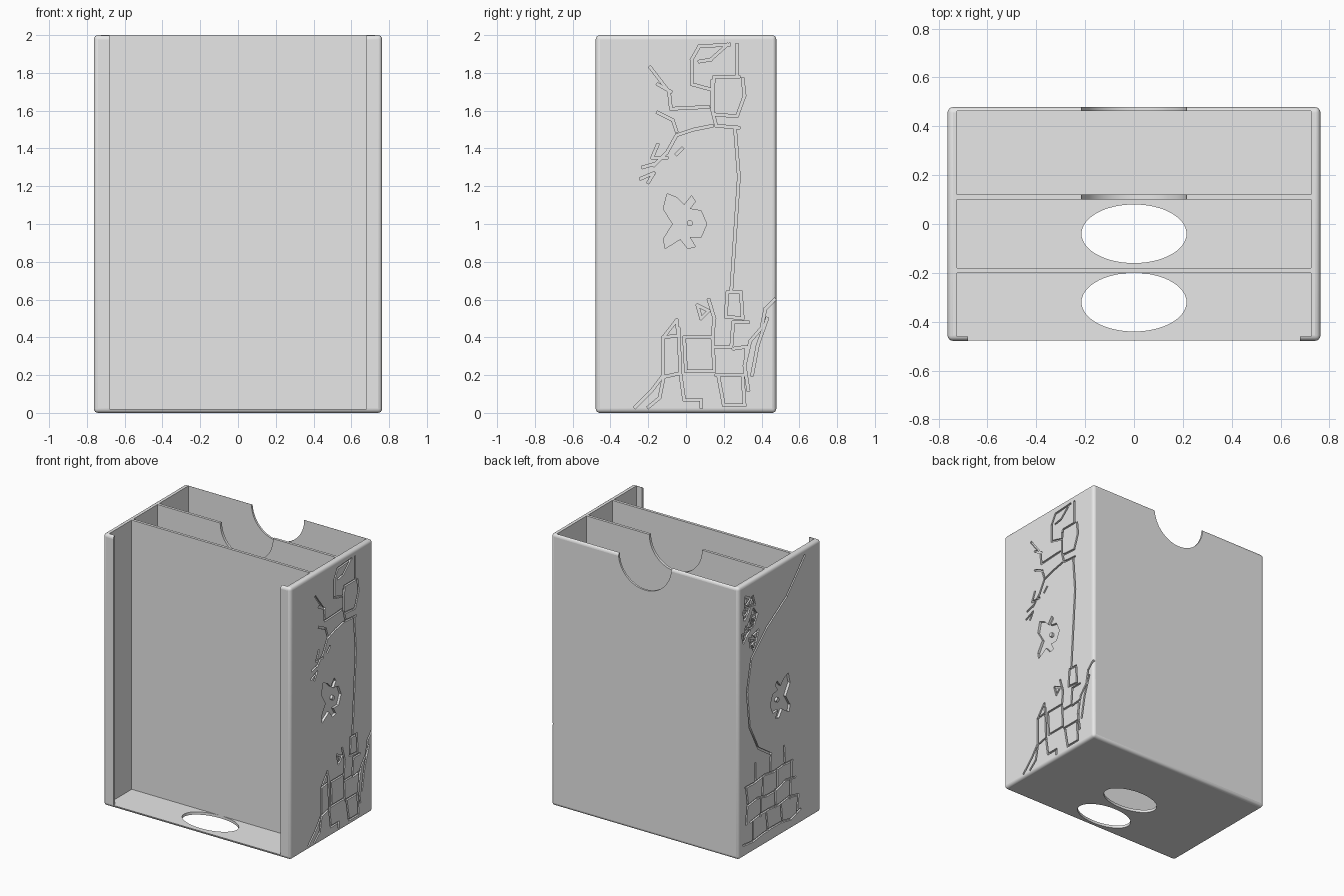
import bpy, bmesh, math, random
from mathutils import Vector

random.seed(4)
default = bpy.data.objects.get("Cube")
if default:
    bpy.data.objects.remove(default, do_unlink=True)

HALF_X, HALF_Y, HEIGHT = 0.763, 0.478, 2.0
INNER, FLOOR = 0.725, 0.02
GROOVE = 0.007

grey = bpy.data.materials.new("plain grey")
grey.use_nodes = True
grey.diffuse_color = (0.8, 0.8, 0.8, 1)
grey.node_tree.nodes["Principled BSDF"].inputs["Base Color"].default_value = (0.8, 0.8, 0.8, 1)


def new_object(name, bm):
    bmesh.ops.recalc_face_normals(bm, faces=bm.faces)
    mesh = bpy.data.meshes.new(name)
    bm.to_mesh(mesh)
    bm.free()
    obj = bpy.data.objects.new(name, mesh)
    bpy.context.collection.objects.link(obj)
    mesh.materials.append(grey)
    return obj


def block(name, low, high):
    bm = bmesh.new()
    bmesh.ops.create_cube(bm, size=1)
    low, high = Vector(low), Vector(high)
    bmesh.ops.scale(bm, vec=high - low, verts=bm.verts)
    bmesh.ops.translate(bm, vec=(low + high) / 2, verts=bm.verts)
    return new_object(name, bm)


def cylinder(name, centre, radii, depth, axis="Z"):
    bm = bmesh.new()
    bmesh.ops.create_cone(bm, cap_ends=True, segments=64, radius1=1, radius2=1, depth=depth)
    bmesh.ops.scale(bm, vec=(radii[0], radii[1], 1), verts=bm.verts)
    obj = new_object(name, bm)
    obj.location = centre
    obj.rotation_euler = {"Z": (0, 0, 0), "Y": (math.pi / 2, 0, 0), "X": (0, math.pi / 2, 0)}[axis]
    return obj


def apply(obj, modifier):
    bpy.context.view_layer.objects.active = obj
    bpy.ops.object.modifier_apply(modifier=modifier.name)


def cut(obj, cutter, overlapping=False):
    cutter.hide_render = True
    bpy.context.view_layer.update()
    mod = obj.modifiers.new("cut", "BOOLEAN")
    mod.operation, mod.solver = "DIFFERENCE", "EXACT"
    mod.use_self = overlapping
    mod.object = cutter
    apply(obj, mod)
    bpy.data.objects.remove(cutter, do_unlink=True)


# Rounded outer case
case = block("divided_case", (-HALF_X, -HALF_Y, 0), (HALF_X, HALF_Y, HEIGHT))
bevel = case.modifiers.new("rounding", "BEVEL")
bevel.width, bevel.segments = 0.022, 4
apply(case, bevel)

# Three compartments, leaving two dividers and a thin back
for front, back in ((-0.46, -0.20), (-0.18, 0.10), (0.12, 0.463)):
    cut(case, block("compartment", (-INNER, front, FLOOR), (INNER, back, 3)))

# Open front between the two lips
cut(case, block("front_opening", (-0.68, -1, FLOOR), (0.68, -0.4, 3)))

# Oval floor holes, and a finger notch through the back and rear divider
for y in (-0.32, -0.04):
    cut(case, cylinder("floor_hole", (0, y, 0), (0.215, 0.12), 0.2))
cut(case, cylinder("finger_notch", (0, 0.5, HEIGHT), (0.215, 0.215), 0.9, "Y"))

# Carved designs: strokes of (y, z) points in hundredths
branches = [
    [(23, 195), (7, 194), (3, 187), (3, 174), (14, 171), (15, 178), (28, 178)],
    [(7, 186), (13, 187), (22, 195)],
    [(27, 195), (27, 179)],
    [(14, 176), (14, 160), (16, 152), (28, 151)],
    [(15, 158), (27, 157), (31, 168), (30, 177)],
    [(14, 152), (4, 150), (-5, 147), (-10, 138), (-17, 131)],
    [(12, 162), (-8, 161), (-9, 170), (-19, 183)],
    [(-8, 170), (-15, 174)],
    [(-5, 149), (-7, 155), (-15, 159)],
    [(-15, 142), (-18, 135), (-10, 135)],
    [(-23, 130), (-16, 132)],
    [(-24, 124), (-17, 127), (-20, 122)],
    [(-5, 137), (-2, 140)],
]
trunk = [[(26, 150), (28, 125), (25, 80), (24, 65)]]
stones = [
    [(47, 60), (42, 55), (40, 45), (34, 38), (31, 25), (33, 12)],
    [(43, 50), (38, 36), (35, 20)],
    [(-27, 3), (-18, 12), (-12, 20), (-12, 40), (-5, 49), (-4, 41), (-12, 40)],
    [(-4, 45), (-3, 21), (-12, 19)],
    [(-3, 21), (-1, 7), (8, 7), (8, 3)],
    [(-20, 3), (-14, 8), (-12, 18)],
    [(0, 22), (-1, 40), (14, 40), (15, 22), (0, 22)],
    [(12, 60), (15, 50), (14, 40)],
    [(22, 64), (21, 51), (30, 50), (29, 64), (22, 64)],
    [(15, 35), (24, 35), (25, 48), (33, 48)],
    [(16, 20), (31, 20), (32, 35), (25, 34)],
    [(17, 20), (20, 4), (31, 4), (30, 19)],
    [(6, 57), (8, 50), (12, 54), (6, 57)],
]
bird = [(-10, 116), (-5, 114), (-1, 110), (3, 115), (5, 112), (2, 108), (8, 107), (11, 100), (8, 93),
        (2, 93), (5, 88), (1, 87), (-3, 92), (-11, 87), (-12, 92), (-7, 100), (-12, 108)]

# Second side: curved trunk, scattered leaves and staggered stone courses
second_side = [[(-29, 195), (-8, 173), (15, 159), (33, 143), (38, 120), (35, 93), (25, 74), (10, 64)]]
for i in range(12):
    y, z = random.uniform(27, 42), 152 + 3.2 * i
    turn = random.uniform(0, math.tau)
    leaf = [(y + 4 * math.cos(turn + a), z + 4 * math.sin(turn + a)) for a in (0, 2, 4)]
    second_side.append(leaf + leaf[:1])
for row in range(4):
    z, end = 9 + 14 * row, -24 + 3 * row
    second_side.append([(y, z + random.uniform(-2, 2)) for y in range(end, 44, 11)])
    for y in range(end + 4 + 5 * (row % 2), 42, 17):
        second_side.append([(y, z), (y + random.uniform(-2, 2), z + 13)])


def prism(bm, outline, x_in, x_out):
    face = bm.faces.new([bm.verts.new((x_in, y, z)) for y, z in outline])
    grown = bmesh.ops.extrude_face_region(bm, geom=[face], use_keep_orig=True)
    verts = [v for v in grown["geom"] if isinstance(v, bmesh.types.BMVert)]
    bmesh.ops.translate(bm, vec=(x_out - x_in, 0, 0), verts=verts)


def carve(side, strokes):
    bm = bmesh.new()
    count = 0
    for stroke in strokes:
        points = [Vector(p) / 100 for p in stroke]
        for a, b in zip(points, points[1:]):
            along = (b - a).normalized() * GROOVE
            across = Vector((-along.y, along.x))
            a, b = a - along * 0.8, b + along * 0.8
            count += 1
            depth = 0.012 + 0.0002 * (count % 9)
            prism(bm, [a + across, a - across, b - across, b + across],
                  side * (HALF_X - depth), side * (HALF_X + depth))
    cut(case, new_object("groove_cutter", bm), True)

    # Sunken bird with a raised eye
    bm = bmesh.new()
    prism(bm, [Vector(p) / 100 for p in bird], side * (HALF_X - 0.018), side * (HALF_X + 0.05))
    cut(case, new_object("bird_cutter", bm))
    name = "bird_eye_left" if side > 0 else "bird_eye_right"
    cylinder(name, (side * (HALF_X - 0.012), 0.02, 1.005), (0.016, 0.016), 0.024, "X")


carve(1, branches + trunk + stones)
carve(-1, second_side)

# Smooth roundings while keeping the flat walls flat
bpy.ops.object.select_all(action="DESELECT")
case.select_set(True)
bpy.context.view_layer.objects.active = case
bpy.ops.object.shade_smooth_by_angle(angle=math.radians(30))
for face in case.data.polygons:
    if max(abs(c) for c in face.normal) > 0.999:
        face.use_smooth = False
